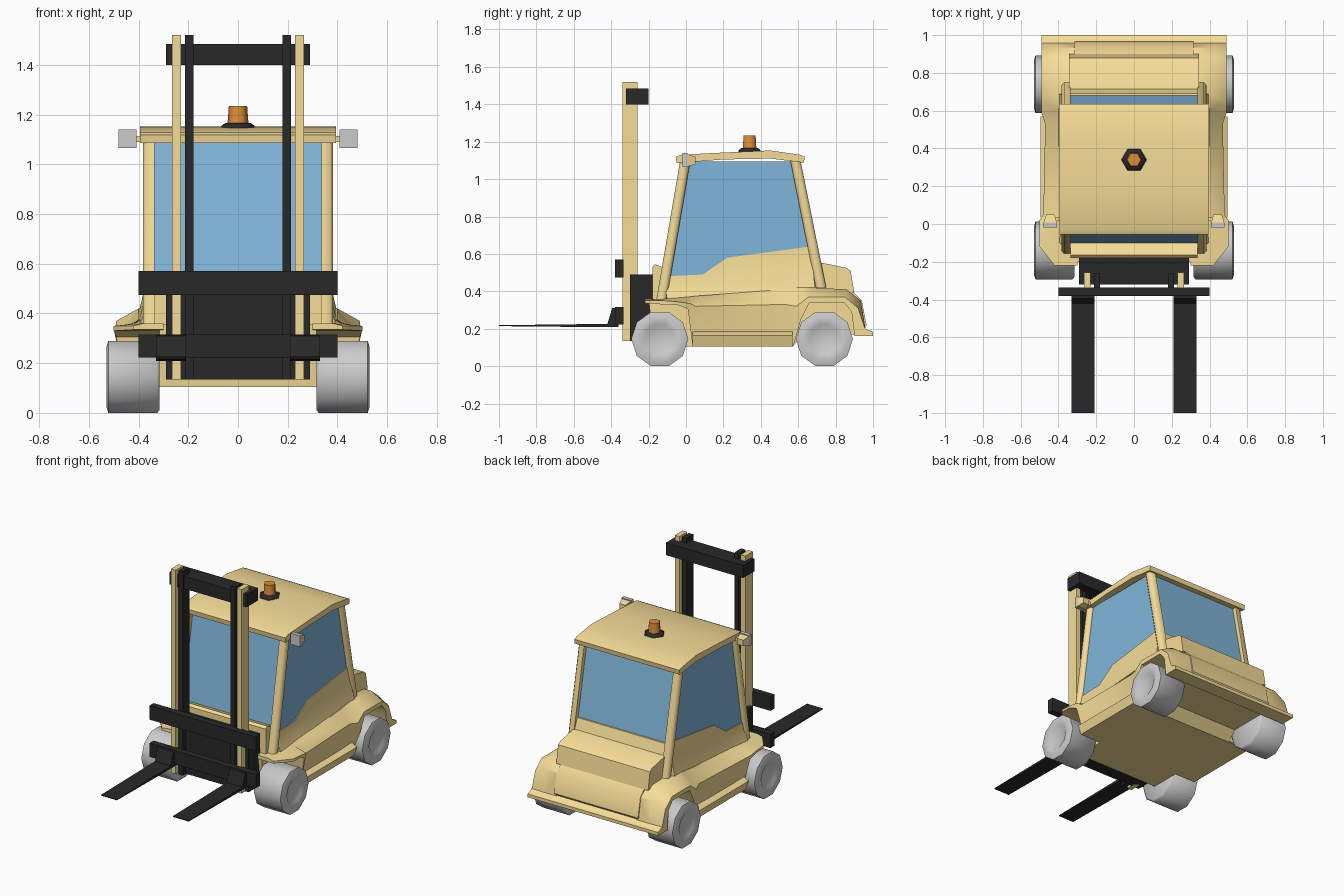
import bpy, bmesh, math


def material(name, rgb):
    m = bpy.data.materials.new(name)
    m.diffuse_color = (*rgb, 1)
    return m


YELLOW = material("yellow_paint", (0.92, 0.72, 0.31))
BLACK = material("black_steel", (0.022, 0.022, 0.022))
BLUE = material("blue_glass", (0.22, 0.47, 0.70))
ORANGE = material("orange_lens", (0.72, 0.27, 0.04))


def loft(name, rings, mat=None, mirror=False, smooth=40):
    """Bridge equal-sized rings of points, capping both ends."""
    bm = bmesh.new()
    loops = [[bm.verts.new(p) for p in r] for r in rings]
    n = len(loops[0])
    for a, b in zip(loops, loops[1:]):
        for i in range(n):
            j = (i + 1) % n
            bm.faces.new((a[i], a[j], b[j], b[i]))
    bm.faces.new(loops[0])
    bm.faces.new(loops[-1])
    bmesh.ops.recalc_face_normals(bm, faces=bm.faces)
    me = bpy.data.meshes.new(name)
    bm.to_mesh(me)
    bm.free()
    ob = bpy.data.objects.new(name, me)
    bpy.context.collection.objects.link(ob)
    if mat:
        me.materials.append(mat)
    if mirror:
        ob.modifiers.new("mirror", 'MIRROR')
    bpy.ops.object.select_all(action='DESELECT')
    ob.select_set(True)
    bpy.context.view_layer.objects.active = ob
    bpy.ops.object.shade_smooth_by_angle(angle=math.radians(smooth))
    return ob


def prism(name, profile, x0, x1, mat=None, **kw):
    """Extrude a (y, z) profile from x0 to x1."""
    return loft(name, [[(x, y, z) for y, z in profile] for x in (x0, x1)], mat, **kw)


def box(name, x0, x1, y0, y1, z0, z1, mat=None, **kw):
    return prism(name, [(y0, z0), (y1, z0), (y1, z1), (y0, z1)], x0, x1, mat, **kw)


def circle(r, n, place):
    return [place(r * math.cos(2 * math.pi * i / n), r * math.sin(2 * math.pi * i / n))
            for i in range(n)]


# Wheels: ten-sided lathe with shallow hub
TYRE = [(0.08, 0.522), (0.092, 0.53), (0.125, 0.53), (0.1525, 0.522),
        (0.1525, 0.325), (0.14, 0.315)]
for label, wy in (("front_wheels", -0.14), ("rear_wheels", 0.74)):
    loft(label, [circle(r, 10, lambda a, b: (x, wy + a, 0.145 + b)) for r, x in TYRE],
         mirror=True, smooth=60)

# Chassis core and bumper
prism("chassis", [(-0.2, 0.355), (-0.17, 0.105), (0.57, 0.105), (0.63, 0.17), (0.93, 0.17),
                  (0.965, 0.22), (0.94, 0.35), (0.875, 0.415), (0.68, 0.425), (0.05, 0.37)],
      -0.315, 0.315, YELLOW)
prism("rear_bumper", [(0.9, 0.16), (1, 0.16), (1, 0.183), (0.97, 0.195), (0.95, 0.21), (0.9, 0.2)],
      -0.49, 0.49, YELLOW)

# Side shell with both wheel arches: shoulder, rim and lower edge from front to back
SHELL = [
    ((.38, -.22, .36), (.42, -.22, .35), (.42, -.22, .335)),
    ((.40, -.12, .36), (.50, -.12, .35), (.50, -.12, .33)),
    ((.40, -.05, .365), (.50, -.05, .345), (.50, -.05, .33)),
    ((.40, .01, .37), (.50, .02, .335), (.49, .01, .305)),
    ((.40, .05, .375), (.48, .05, .32), (.45, .035, .11)),
    ((.40, .52, .41), (.47, .53, .33), (.45, .575, .11)),
    ((.40, .60, .42), (.49, .59, .32), (.49, .615, .25)),
    ((.40, .68, .42), (.49, .655, .37), (.49, .66, .34)),
    ((.40, .86, .41), (.49, .85, .37), (.49, .845, .34)),
    ((.40, .935, .35), (.49, .92, .31), (.49, .885, .29)),
    ((.395, .96, .20), (.49, .96, .19), (.49, .90, .17)),
]
loft("side_shell", [[(0.3, *s[1:]), s, r, b, (0.3, *b[1:])] for s, r, b in SHELL],
     YELLOW, mirror=True)

# Sill under the door
loft("side_sill", [[(0.3, a, 0.105), (0.475, a, 0.105), (0.495, a, 0.165), (0.45, a, 0.19),
                    (0.3, a, 0.19)] for a in (0.035, 0.57)], YELLOW, mirror=True)

# Door panel following the stepped window line
DOOR = [(-0.12, 0.48, 0.36), (0.09, 0.49, 0.37), (0.22, 0.58, 0.385), (0.67, 0.64, 0.42)]
loft("door_panel", [[(0.3, y, t), (0.366, y, t), (0.372, y + 0.01, b + 0.45 * (t - b)),
                     (0.398, y + 0.02, b - 0.01), (0.3, y + 0.02, b - 0.01)] for y, t, b in DOOR],
     YELLOW, mirror=True)

# Front cowl and engine hood
prism("front_cowl", [(-0.18, 0.35), (-0.18, 0.53), (-0.165, 0.545), (-0.1, 0.52), (-0.08, 0.35)],
      -0.335, 0.335, YELLOW)
prism("engine_hood", [(0.6, 0.4), (0.63, 0.63), (0.69, 0.625), (0.715, 0.555), (0.86, 0.525),
                      (0.88, 0.51), (0.90, 0.39)], -0.345, 0.345, YELLOW)

# Cabin glass, pillars and roof
prism("cabin_glass", [(-0.11, 0.47), (-0.005, 1.095), (0.585, 1.095), (0.685, 0.6), (0.2, 0.45)],
      -0.36, 0.36, BLUE)


def pillar(name, y0, z0, y1, z1, depth):
    def ring(y, z):
        d = depth / 2
        return [(0.335, y - d, z), (0.37, y - d, z), (0.383, y - d * .4, z),
                (0.383, y + d * .4, z), (0.37, y + d, z), (0.335, y + d, z)]
    loft(name, [ring(y0, z0), ring(y1, z1)], YELLOW, mirror=True, smooth=60)


pillar("front_pillars", -0.13, 0.36, -0.003, 1.105, 0.055)
pillar("rear_pillars", 0.722, 0.42, 0.583, 1.11, 0.055)

prism("roof", [(-0.05, 1.085), (-0.055, 1.118), (-0.03, 1.13), (0.2, 1.142), (0.45, 1.153),
               (0.61, 1.13), (0.635, 1.12), (0.63, 1.088), (0.45, 1.11), (0.2, 1.105)],
      -0.395, 0.395, YELLOW)

# Work lamps
box("lamp_lens", 0.408, 0.48, -0.018, 0.008, 1.065, 1.14, mirror=True)
loft("lamp_housing", [[(x0, y, 1.1 - h), (x1, y, 1.1 - h), (x1, y, 1.1 + h), (x0, y, 1.1 + h)]
                      for x0, x1, y, h in ((0.41, 0.478, 0.008, 0.033), (0.42, 0.465, 0.05, 0.02))],
     YELLOW, mirror=True)
box("lamp_bracket", 0.385, 0.43, 0.015, 0.035, 1.09, 1.115, YELLOW, mirror=True)


# Six-sided warning beacon
def hex_stack(name, rows, mat):
    loft(name, [circle(r, 6, lambda a, b: (a, 0.34 + b, z)) for r, z in rows], mat, smooth=65)


hex_stack("beacon_base", [(0.067, 1.14), (0.067, 1.155), (0.05, 1.167)], BLACK)
hex_stack("beacon_lens", [(0.042, 1.165), (0.037, 1.234)], ORANGE)

# Mast rails, cross member and lower housing
box("outer_mast_rails", 0.23, 0.265, -0.34, -0.258, 0.135, 1.52, YELLOW, mirror=True)
box("inner_mast_rails", 0.18, 0.213, -0.335, -0.262, 0.135, 1.52, BLACK, mirror=True)
box("mast_top_bar", -0.29, 0.29, -0.32, -0.20, 1.40, 1.485, BLACK)
box("mast_housing", -0.29, 0.29, -0.30, -0.18, 0.135, 0.49, BLACK)

# Fork carriage and forks
box("carriage_upper_bar", -0.4, 0.4, -0.38, -0.335, 0.475, 0.57, BLACK)
box("carriage_lower_bar", -0.4, 0.4, -0.38, -0.335, 0.222, 0.315, BLACK)
prism("forks", [(-1, 0.214), (-1, 0.219), (-0.42, 0.226), (-0.395, 0.31), (-0.36, 0.315),
                (-0.36, 0.208), (-0.41, 0.208)], 0.21, 0.33, BLACK, mirror=True)
